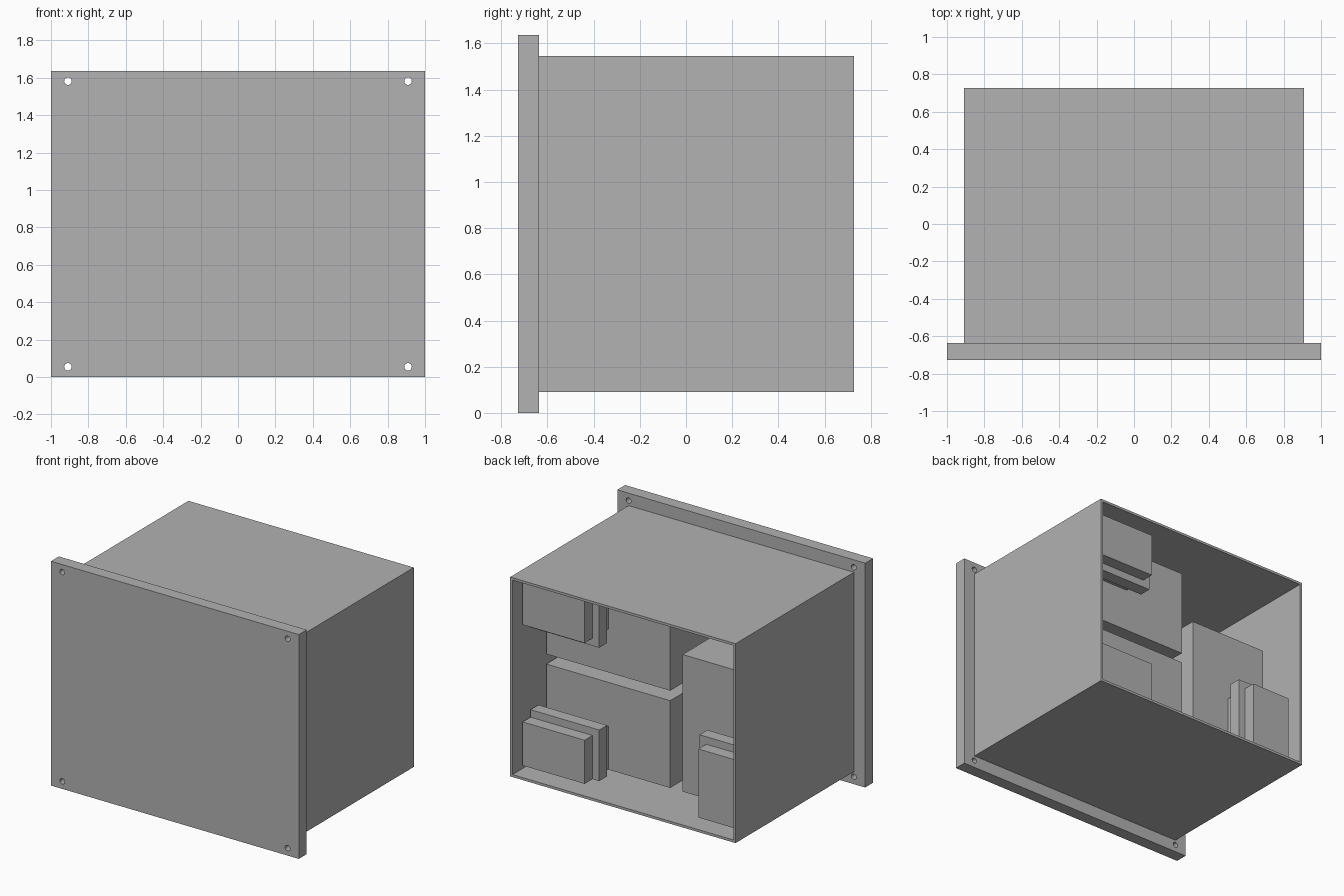
import bpy
import math
from mathutils import Vector

cube = bpy.data.objects.get("Cube")
if cube:
    bpy.data.objects.remove(cube, do_unlink=True)

U = 1 / 11            # module of the whole design
MID_Z = 9 * U         # middle height of the panel

grey = bpy.data.materials.new("plain grey")
grey.use_nodes = True
colour = (0.445, 0.445, 0.445, 1)
grey.diffuse_color = colour
grey.node_tree.nodes["Principled BSDF"].inputs["Base Color"].default_value = colour


def box(name, lo, hi):
    """Box between two opposite corners."""
    lo, hi = Vector(lo), Vector(hi)
    bpy.ops.mesh.primitive_cube_add(size=1, location=(lo + hi) / 2)
    ob = bpy.context.object
    ob.name = name
    ob.scale = hi - lo
    bpy.ops.object.transform_apply(location=False, rotation=False, scale=True)
    ob.data.materials.append(grey)
    return ob


def cut(ob, cutter):
    cutter.hide_render = True
    cutter.hide_set(True)
    mod = ob.modifiers.new("cut", 'BOOLEAN')
    mod.operation = 'DIFFERENCE'
    mod.solver = 'EXACT'
    mod.object = cutter
    bpy.context.view_layer.objects.active = ob
    bpy.ops.object.modifier_apply(modifier=mod.name)
    bpy.data.objects.remove(cutter, do_unlink=True)


# Front panel with four screw holes
panel = box("front_panel", (-1, -8 * U, 0), (1, -7 * U, 18 * U))
for sx in (-1, 1):
    for sz in (-1, 1):
        bpy.ops.mesh.primitive_cylinder_add(
            vertices=24, radius=0.02, depth=0.4, rotation=(math.pi / 2, 0, 0),
            location=(sx * 10 * U, -7.5 * U, MID_Z + sz * 8.4 * U))
        cut(panel, bpy.context.object)

# Thin sleeve, open at the back
wall = 0.2 * U
half_x, half_z = 10 * U, 8 * U
sleeve = box("housing_sleeve", (-half_x, -7 * U, MID_Z - half_z),
             (half_x, 8 * U, MID_Z + half_z))
cut(sleeve, box("sleeve_cutter",
                (wall - half_x, -7.5 * U, MID_Z - half_z + wall),
                (half_x - wall, 9 * U, MID_Z + half_z - wall)))


def module(name, x, z, sx, sz, wide, tall):
    """Deep block with a flanged plug; (x, z) is its outer corner,
    sx and sz point from that corner across the block."""
    parts = (("block", wide, tall, -7, 4),
             ("plug_neck", wide / 2, tall / 2, 4, 5),
             ("plug_flange", wide / 2 + 0.6, tall / 2 + 0.6, 5, 6),
             ("plug_cap", wide / 2, tall / 2, 6, 7))
    for part, w, h, y0, y1 in parts:
        xs = sorted((x, x + sx * w * U))
        zs = sorted((z, z + sz * h * U))
        box(name + "_" + part, (xs[0], y0 * U, zs[0]), (xs[1], y1 * U, zs[1]))


# Two lying modules stacked on the left, one standing on the right
low, high = MID_Z - 7.4 * U, MID_Z + 7.4 * U
module("upper_left", 9.6 * U, high, -1, -1, 11, 7)
module("lower_left", 9.6 * U, low, -1, 1, 11, 7)
module("right", -9.5 * U, low, 1, 1, 7, 11)
